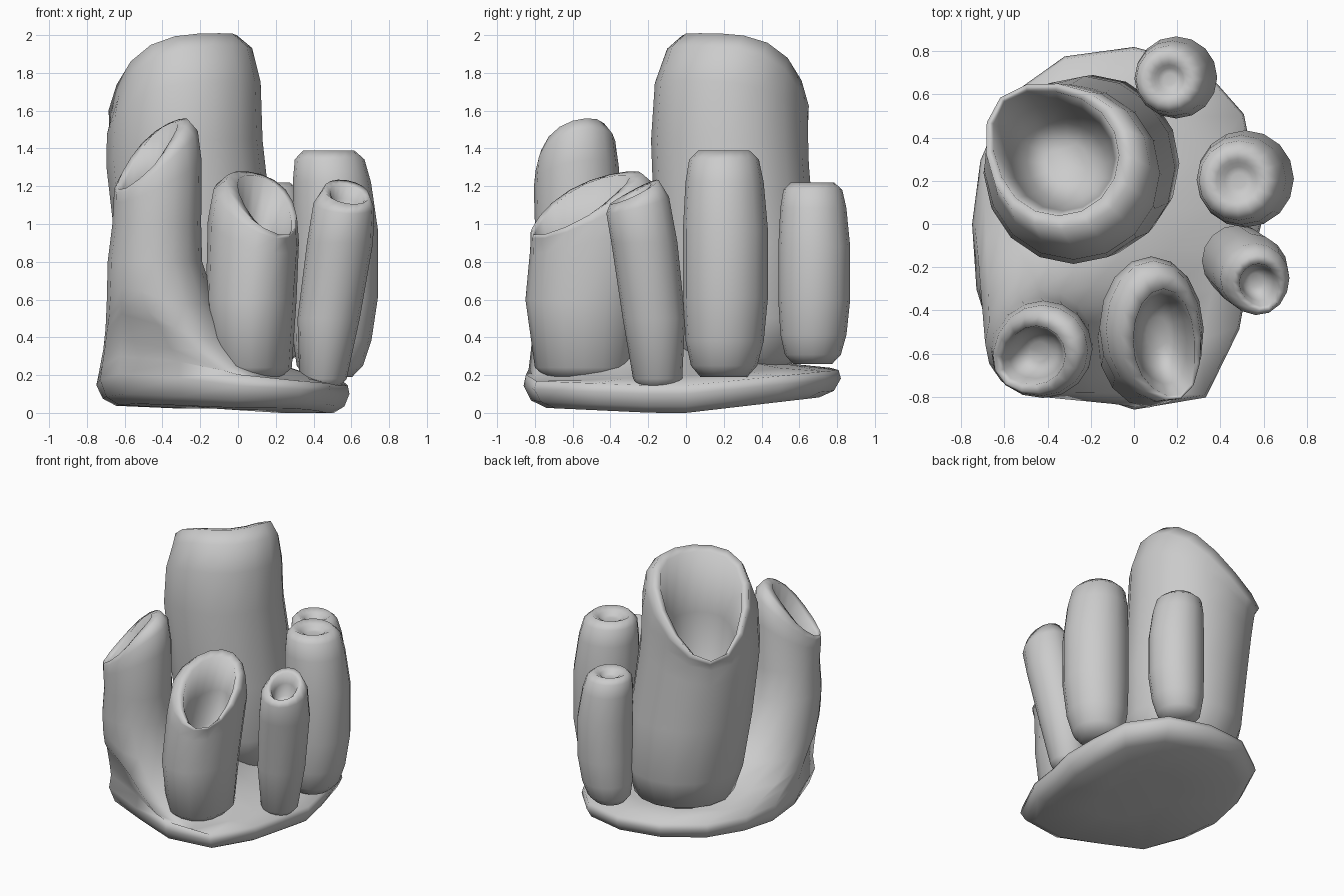
import bpy, bmesh, math

if "Cube" in bpy.data.objects:
    bpy.data.objects.remove(bpy.data.objects["Cube"])

N = 16
ANG = [2 * math.pi * i / N for i in range(N)]


def ring(x, y, z, rx, ry, tilt=0.0, cut=None):
    """Elliptical ring; cut = (downhill angle, drop, bend, lip) slants it by tilt."""
    pts = []
    for a in ANG:
        px, py, pz = x + rx * math.cos(a), y + ry * math.sin(a), z
        if cut and tilt:
            ang, drop, bend, lip = cut
            s = math.cos(a - ang)
            pz -= tilt * (drop * s + bend * s * s)
            push = tilt * lip * max(0, s) ** 3
            px += push * math.cos(ang)
            py += push * math.sin(ang)
        pts.append((px, py, pz))
    return pts


def tube_rings(sections, cut, wall, depth, shift=0.0):
    """Outer rings, then a rounded rim and a cavity that narrows downward."""
    rings = [ring(*s, cut=cut) for s in sections]
    x, y, z, rx, ry = sections[-1][:5]
    bx, by = sections[-2][:2]
    ang = cut[0] if cut else 0
    sx, sy = shift * math.cos(ang), shift * math.sin(ang)
    rings.append(ring(x + sx, y + sy, z - 0.02, rx - wall, ry - wall, 1, cut))
    for f, k, t in ((0.5, 0.85, 0.7), (0.9, 0.65, 0.3), (1.0, 0.35, 0.2)):
        rings.append(ring(x + sx + (bx - x) * f, y + sy + (by - y) * f, z - depth * f,
                          (rx - wall) * k, (ry - wall) * k, t, cut))
    return rings


def loft(name, rings):
    """Skin the rings, cap both ends and smooth the result."""
    bm = bmesh.new()
    loops = [[bm.verts.new(p) for p in r] for r in rings]
    for a, b in zip(loops, loops[1:]):
        for i in range(N):
            j = (i + 1) % N
            bm.faces.new((a[i], a[j], b[j], b[i]))
    bm.faces.new(loops[0][::-1])
    bm.faces.new(loops[-1])
    bmesh.ops.recalc_face_normals(bm, faces=bm.faces)
    for f in bm.faces:
        f.smooth = True
    me = bpy.data.meshes.new(name)
    bm.to_mesh(me)
    bm.free()
    ob = bpy.data.objects.new(name, me)
    bpy.context.collection.objects.link(ob)
    return ob


# Base mound that sweeps up into the front left tube
radii = [.59, .61, .72, .80, .82, .84, .83, .77, .75, .79, .89, .82, .86, .87, .69, .58]
outline = [(r * math.cos(a), r * math.sin(a)) for r, a in zip(radii, ANG)]


def under(x, y):
    """Height of the slightly dished underside."""
    return .05 * max(0, -x) + .1 * max(0, y) + .04 * max(0, -y - .2)


def near(x, y):
    """1 beside the front left tube, 0 far from it."""
    return max(0, 1 - math.hypot(x + .5, y + .6) / .75)


base = [[(x * s, y * s, under(x, y) * u) for x, y in outline] for s, u in ((.4, .6), (.86, 1))]
for s, h, n in ((.955, .035, .02), (1.0, .10, .07), (.985, .145, .13)):
    base.append([(x * s, y * s, under(x, y) + h + n * near(x, y)) for x, y in outline])
foot = ring(-.44, -.55, .8, .25, .25)
for t, z, n in ((.22, .215, .22), (.5, .28, .3), (.75, .41, .2), (.9, .58, .1)):
    base.append([(x * .98 * (1 - t) + p[0] * t, y * .98 * (1 - t) + p[1] * t,
                  z + n * near(x, y) + (.06 * y - .05 * x) * (1 - t))
                 for (x, y), p in zip(outline, foot)])
base += tube_rings([(-.44, -.55, .8, .25, .25), (-.43, -.57, 1.0, .235, .23),
                    (-.42, -.58, 1.25, .228, .225, .6), (-.425, -.585, 1.37, .212, .21, .9),
                    (-.44, -.60, 1.41, .18, .18, 1)],
                   (math.radians(208), .19, .04, .03), .045, .3, .015)
loft("base_with_front_left_tube", base)

# Large back tube, mouth scooped toward the back left
loft("large_tube", tube_rings(
    [(-.18, .28, .22, .2, .2), (-.18, .28, .29, .34, .34), (-.19, .28, .5, .40, .41),
     (-.23, .26, .9, .42, .425), (-.28, .23, 1.4, .41, .415, .35),
     (-.28, .235, 1.66, .40, .40, .7), (-.29, .265, 1.81, .365, .365, .95),
     (-.335, .305, 1.87, .33, .33, 1)],
    (math.radians(137), .27, .13, .07), .05, .85, .02))

# Front centre tube with a low spout
loft("front_tube", tube_rings(
    [(.07, -.54, .18, .15, .19), (.07, -.54, .24, .215, .26), (.07, -.54, .6, .24, .31),
     (.08, -.48, .97, .24, .33, .6), (.09, -.485, 1.11, .22, .315, .9),
     (.12, -.51, 1.15, .185, .28, 1)],
    (math.radians(303), .17, .04, .05), .045, .45, .03))

# Thin leaning tube at the right front
loft("thin_leaning_tube", tube_rings(
    [(.45, -.15, .13, .08, .09), (.45, -.15, .18, .125, .13), (.48, -.17, .5, .165, .165),
     (.54, -.22, .9, .175, .175), (.56, -.25, 1.1, .16, .16, .7),
     (.575, -.265, 1.17, .12, .12, 1)],
    (math.radians(287), .065, 0, .02), .03, .16, .01))


# Two straight tubes with shallow dimples
def straight_tube(name, x, y, r, z0, z1):
    prof = [(0, .55), (.05, .78), (.16, .92), (.35, 1), (.65, 1), (.86, .92), (.96, .82), (1, .6)]
    secs = [(x + .04 * math.sin(math.pi * h), y + .01 * math.sin(math.pi * h),
             z0 + (z1 - z0) * h, r * k, r * k) for h, k in prof]
    loft(name, tube_rings(secs, None, .035, .05))


straight_tube("right_tube", .48, .20, .225, .19, 1.39)
straight_tube("back_tube", .16, .67, .19, .26, 1.22)
